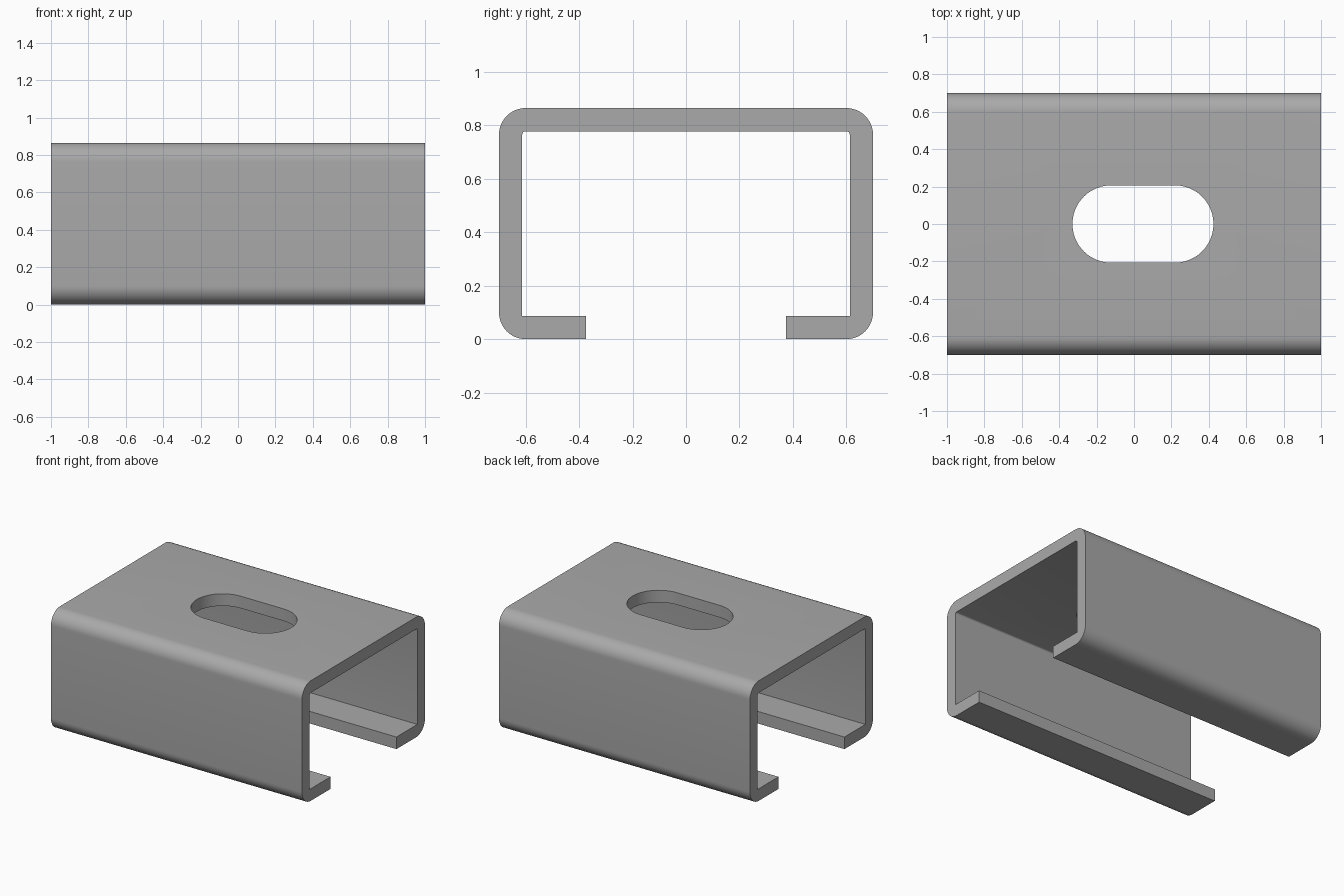
import bpy, bmesh, math

cube = bpy.data.objects.get("Cube")
if cube:
    bpy.data.objects.remove(cube, do_unlink=True)

HALF_LEN, HALF_W, HEIGHT, WALL, LIP = 1.0, 0.7, 0.865, 0.087, 0.375
R_OUT, R_IN = 0.1, 0.012

steel = bpy.data.materials.new("grey steel")
steel.use_nodes = True
GREY = (0.4, 0.4, 0.4, 1)
steel.diffuse_color = GREY
steel.node_tree.nodes["Principled BSDF"].inputs["Base Color"].default_value = GREY


def arc(cx, cy, r, start, end, steps):
    """Points on a circular arc, angles in degrees."""
    angles = [math.radians(start + (end - start) * i / steps) for i in range(steps + 1)]
    return [(cx + r * math.cos(a), cy + r * math.sin(a)) for a in angles]


def prism(name, points, offset):
    """Extrude a closed loop of 3D points along offset."""
    bm = bmesh.new()
    face = bm.faces.new([bm.verts.new(p) for p in points])
    extruded = bmesh.ops.extrude_face_region(bm, geom=[face])["geom"]
    verts = [g for g in extruded if isinstance(g, bmesh.types.BMVert)]
    bmesh.ops.translate(bm, verts=verts, vec=offset)
    bmesh.ops.recalc_face_normals(bm, faces=bm.faces)
    mesh = bpy.data.meshes.new(name)
    bm.to_mesh(mesh)
    bm.free()
    mesh.materials.append(steel)
    obj = bpy.data.objects.new(name, mesh)
    bpy.context.collection.objects.link(obj)
    return obj


# Half of the C section, from the lip round the outside to the top, then back inside
outer = [(LIP, 0)]
outer += arc(HALF_W - R_OUT, R_OUT, R_OUT, -90, 0, 12)
outer += arc(HALF_W - R_OUT, HEIGHT - R_OUT, R_OUT, 0, 90, 12)
inner_w, inner_top = HALF_W - WALL, HEIGHT - WALL
inner = arc(inner_w - R_IN, inner_top - R_IN, R_IN, 90, 0, 4)
inner += [(inner_w, WALL), (LIP, WALL)]


def mirrored(points):
    return [(-y, z) for y, z in reversed(points)]


section = outer + mirrored(outer) + mirrored(inner) + inner
channel = prism("channel", [(-HALF_LEN, y, z) for y, z in section], (2 * HALF_LEN, 0, 0))

# Rounded slot through the top plate
SLOT_X, SLOT_HALF, SLOT_R = 0.048, 0.17, 0.207
slot = arc(SLOT_X + SLOT_HALF, 0, SLOT_R, -90, 90, 24)
slot += arc(SLOT_X - SLOT_HALF, 0, SLOT_R, 90, 270, 24)
cutter = prism("slot_cutter", [(x, y, 0.6) for x, y in slot], (0, 0, 0.5))

cut = channel.modifiers.new("slot", "BOOLEAN")
cut.operation = "DIFFERENCE"
cut.solver = "EXACT"
cut.object = cutter
bpy.context.view_layer.objects.active = channel
channel.select_set(True)
bpy.ops.object.modifier_apply(modifier=cut.name)
bpy.data.objects.remove(cutter, do_unlink=True)

bpy.ops.object.shade_smooth_by_angle(angle=math.radians(30))
